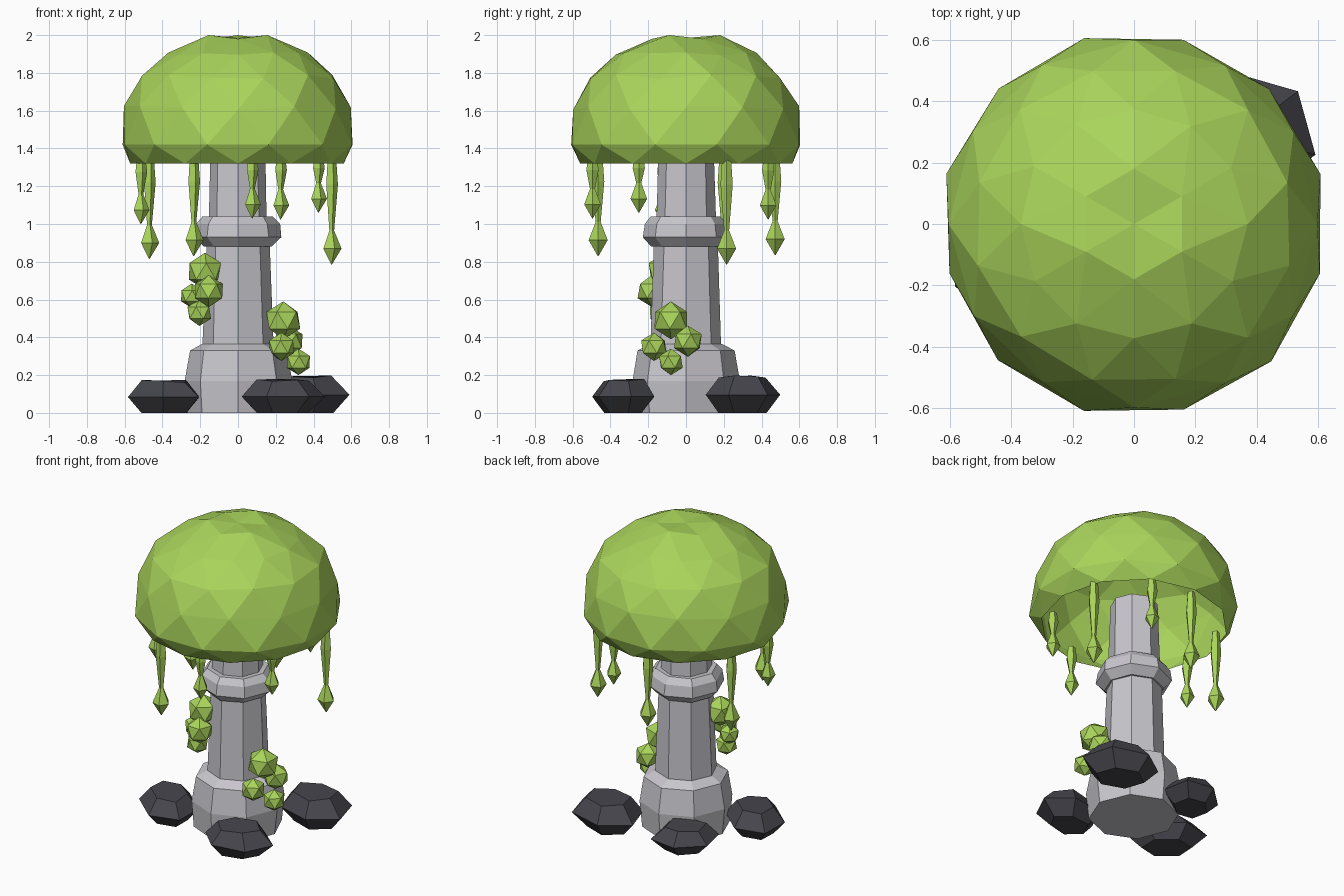
import bpy, bmesh, math, random
from mathutils import Matrix

random.seed(4)
cube = bpy.data.objects.get("Cube")
if cube:
    bpy.data.objects.remove(cube)


def material(name, rgb):
    m = bpy.data.materials.new(name)
    m.use_nodes = True
    m.diffuse_color = (*rgb, 1)
    m.node_tree.nodes["Principled BSDF"].inputs["Base Color"].default_value = (*rgb, 1)
    return m


LEAF = material("leaf green", (0.40, 0.66, 0.105))
STONE = material("pale stone", (0.58, 0.57, 0.61))
ROCK = material("dark rock", (0.06, 0.06, 0.073))


def finish(name, bm, mat):
    bmesh.ops.recalc_face_normals(bm, faces=bm.faces)
    mesh = bpy.data.meshes.new(name)
    bm.to_mesh(mesh)
    bm.free()
    mesh.materials.append(mat)
    obj = bpy.data.objects.new(name, mesh)
    bpy.context.collection.objects.link(obj)
    return obj


def lathe(bm, profile, sides, stagger=False, jitter=0.0, caps=True, centre=(0, 0)):
    """Stack rings of (radius, z); staggered rings are joined by triangles."""
    rings = []
    for k, (r, z) in enumerate(profile):
        turn = 0.5 * (k % 2) if stagger else 0
        ring = []
        for i in range(sides):
            a = math.tau * (i + turn) / sides
            rr = r + random.uniform(-jitter, jitter)
            ring.append(bm.verts.new((centre[0] + rr * math.cos(a),
                                      centre[1] + rr * math.sin(a), z)))
        rings.append(ring)
    for k, (lo, hi) in enumerate(zip(rings, rings[1:])):
        for i in range(sides):
            j = (i + 1) % sides
            if not stagger:
                bm.faces.new((lo[i], lo[j], hi[j], hi[i]))
            elif k % 2 == 0:
                bm.faces.new((lo[i], lo[j], hi[i]))
                bm.faces.new((lo[j], hi[j], hi[i]))
            else:
                bm.faces.new((lo[i], lo[j], hi[j]))
                bm.faces.new((lo[i], hi[j], hi[i]))
    if caps:
        bm.faces.new(rings[0])
        bm.faces.new(rings[-1])
    return rings


# Stone pillar: plinth, tapering shaft, collar and neck
PILLAR = {
    "plinth": [(0.27, 0), (0.285, 0.17), (0.255, 0.33), (0.19, 0.365)],
    "shaft": [(0.185, 0.36), (0.168, 0.89)],
    "collar": [(0.18, 0.88), (0.23, 0.93), (0.22, 1.0), (0.185, 1.04)],
    "neck": [(0.155, 1.03), (0.145, 1.46)],
}
for part, profile in PILLAR.items():
    bm = bmesh.new()
    lathe(bm, profile, 8, jitter=0.004)
    finish("pillar_" + part, bm, STONE)

# Faceted open dome of leaves with a slightly sunken crown
bm = bmesh.new()
dome = [(0.565, 1.32), (0.626, 1.42), (0.6, 1.615), (0.52, 1.78), (0.37, 1.9)]
rings = lathe(bm, dome, 12, stagger=True, jitter=0.006, caps=False)
for ring in rings[2:]:
    for v in ring:
        v.co.z += random.uniform(-0.01, 0.01)
outer = rings[-1]
inner = [bm.verts.new((0.18 * math.cos(a), 0.18 * math.sin(a), 1.98 + 0.02 * (i % 2)))
         for i, a in enumerate(math.tau * (k + 0.5) / 6 for k in range(6))]
crown = bm.verts.new((0, 0, 1.985))
for i in range(6):
    j = (i + 1) % 6
    a, b, c = (outer[(2 * i + s) % 12] for s in range(3))
    bm.faces.new((a, b, inner[i]))
    bm.faces.new((b, c, inner[i]))
    bm.faces.new((c, inner[j], inner[i]))
    bm.faces.new((inner[i], inner[j], crown))
finish("leaf_dome", bm, LEAF)

# Hanging vines: x, y and tip height
VINES = [(0.495, 0.215, 0.785), (-0.05, 0.472, 0.835), (-0.47, 0.2, 0.815),
         (-0.235, -0.465, 0.83), (0.425, -0.25, 1.06), (0.075, -0.495, 1.03),
         (0.225, 0.435, 1.025), (-0.515, -0.12, 1.0)]
for n, (x, y, tip) in enumerate(VINES, 1):
    bm = bmesh.new()
    size = 0.053 if tip < 0.9 else 0.046
    belly = tip + size * 1.6
    neck = tip + size * 3.4
    profile = [(0.002, tip), (size, belly), (0.014, neck),
               (0.034, neck + 0.65 * (1.34 - neck)), (0.024, 1.36)]
    lathe(bm, profile, 5, centre=(x, y))
    finish(f"vine_{n}", bm, LEAF)

# Leaf clumps clinging to the pillar: x, y, z, radius
CLUMPS = {
    "upper": [(-0.175, -0.11, 0.75, 0.098), (-0.245, -0.1, 0.62, 0.065),
              (-0.155, -0.18, 0.645, 0.085), (-0.205, -0.13, 0.53, 0.07)],
    "lower": [(0.24, -0.08, 0.49, 0.1), (0.23, -0.17, 0.35, 0.075),
              (0.27, 0.01, 0.38, 0.082), (0.32, -0.08, 0.27, 0.07)],
}
for side, balls in CLUMPS.items():
    bm = bmesh.new()
    for x, y, z, r in balls:
        spin = Matrix.Rotation(random.uniform(0, 1.2), 4, "Z")
        bmesh.ops.create_icosphere(bm, subdivisions=1, radius=r,
                                   matrix=Matrix.Translation((x, y, z)) @ spin)
    finish(f"leaf_clump_{side}", bm, LEAF)

# Dark boulders around the foot: x, y, half length, half depth, height, turn
ROCKS = [(0.36, 0.3, 0.24, 0.2, 0.2, 162), (-0.39, -0.16, 0.24, 0.18, 0.175, 140),
         (0.235, -0.33, 0.225, 0.175, 0.18, 10), (-0.2, 0.29, 0.205, 0.175, 0.16, 45)]
for n, (x, y, length, depth, height, turn) in enumerate(ROCKS, 1):
    bm = bmesh.new()
    lathe(bm, [(0.6, 0), (1, 0.48), (0.62, 0.95)], 6, jitter=0.04)
    for v in bm.verts:
        if v.co.z > 0.9:
            v.co.z += random.uniform(-0.05, 0.05)
    place = (Matrix.Translation((x, y, 0)) @ Matrix.Rotation(math.radians(turn), 4, "Z")
             @ Matrix.Diagonal((length, depth, height, 1)))
    bm.transform(place)
    finish(f"boulder_{n}", bm, ROCK)
